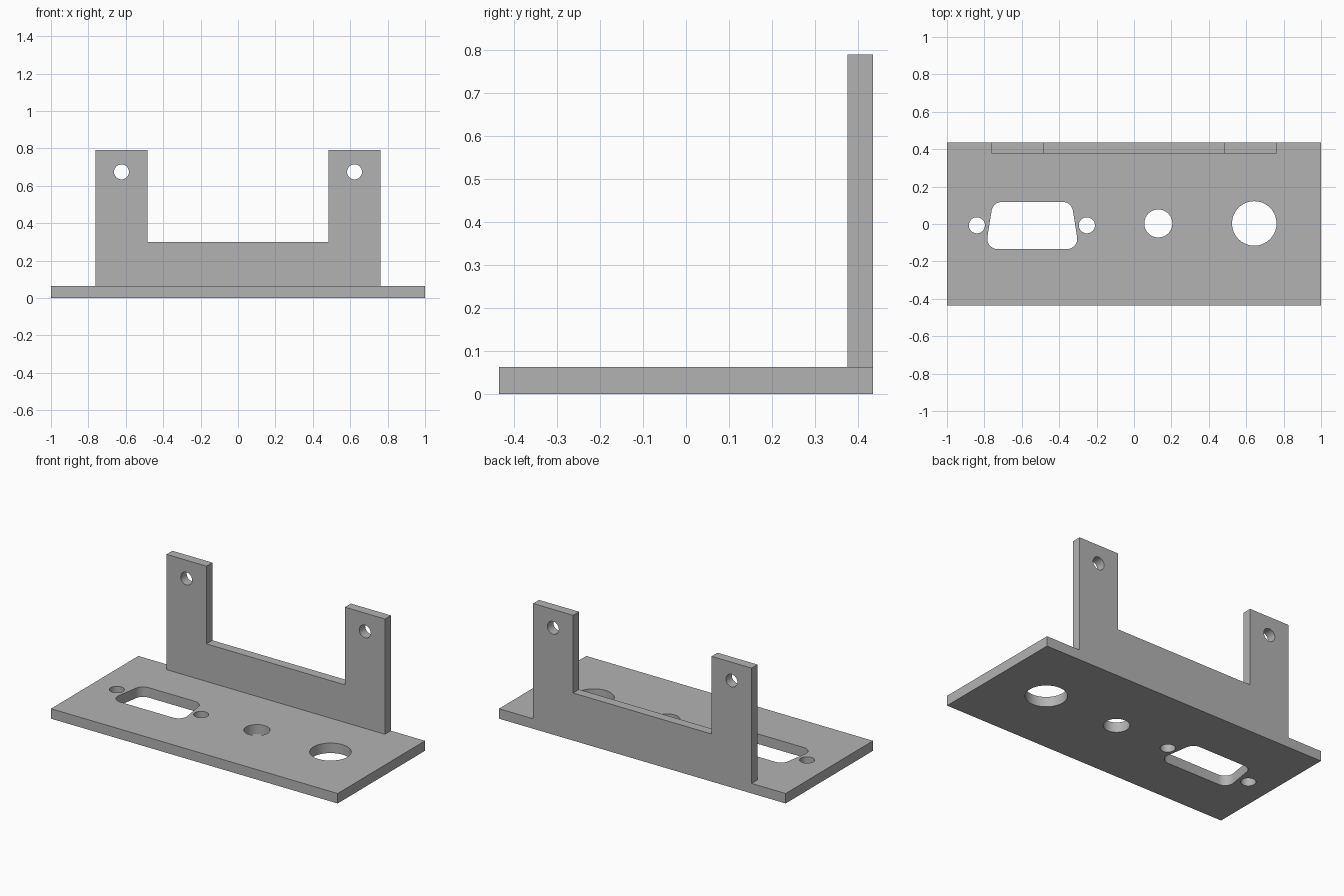
import bpy, bmesh, math
from mathutils import Vector, Matrix

cube = bpy.data.objects.get("Cube")
if cube:
    bpy.data.objects.remove(cube, do_unlink=True)

grey = bpy.data.materials.new("plain grey")
grey.use_nodes = True
colour = (0.45, 0.45, 0.45, 1)
grey.diffuse_color = colour
grey.node_tree.nodes["Principled BSDF"].inputs["Base Color"].default_value = colour


def circle(x, y, r, n=40):
    return [(x + r * math.cos(2 * math.pi * i / n), y + r * math.sin(2 * math.pi * i / n))
            for i in range(n)]


def rounded(points, radius, steps=8):
    """Fillet every corner of a convex counter-clockwise outline."""
    result = []
    for i, p in enumerate(points):
        p = Vector(p)
        a = (Vector(points[i - 1]) - p).normalized()
        b = (Vector(points[(i + 1) % len(points)]) - p).normalized()
        half = a.angle(b) / 2
        centre = p + (a + b).normalized() * radius / math.sin(half)
        start = p + a * radius / math.tan(half) - centre
        sweep = math.pi - 2 * half
        for k in range(steps + 1):
            t = sweep * k / steps
            c, s = math.cos(t), math.sin(t)
            result.append((centre.x + start.x * c - start.y * s,
                           centre.y + start.x * s + start.y * c))
    return result


def pierced_sheet(name, loops, thickness, matrix):
    """Fill an outline with holes, then extrude it along its local z."""
    bm = bmesh.new()
    for loop in loops:
        verts = [bm.verts.new((x, y, 0)) for x, y in loop]
        for i, v in enumerate(verts):
            bm.edges.new((verts[i - 1], v))
    bmesh.ops.triangle_fill(bm, use_beauty=True, edges=bm.edges[:], normal=(0, 0, 1))
    new = bmesh.ops.extrude_face_region(bm, geom=bm.faces[:], use_keep_orig=True)["geom"]
    bmesh.ops.translate(bm, vec=(0, 0, thickness),
                        verts=[g for g in new if isinstance(g, bmesh.types.BMVert)])
    bmesh.ops.transform(bm, matrix=matrix, verts=bm.verts[:])
    bmesh.ops.recalc_face_normals(bm, faces=bm.faces[:])
    mesh = bpy.data.meshes.new(name)
    bm.to_mesh(mesh)
    bm.free()
    mesh.materials.append(grey)
    obj = bpy.data.objects.new(name, mesh)
    bpy.context.collection.objects.link(obj)
    bpy.ops.object.select_all(action='DESELECT')
    obj.select_set(True)
    bpy.context.view_layer.objects.active = obj
    bpy.ops.object.shade_smooth_by_angle(angle=math.radians(30))
    return obj


depth, base_t, wall_t = 0.435, 0.063, 0.059

# Flat panel with connector cutout, its screw holes and two round holes
socket = rounded([(-0.794, -0.134), (-0.294, -0.134), (-0.334, 0.118), (-0.754, 0.118)], 0.055)
panel = [(-1, -depth), (1, -depth), (1, depth), (-1, depth)]
pierced_sheet("base_panel",
              [panel, socket, circle(-0.84, -0.007, 0.043), circle(-0.252, -0.007, 0.043),
               circle(0.13, 0.003, 0.075), circle(0.643, 0.003, 0.119)],
              base_t, Matrix.Identity(4))

# Upright U-shaped bracket along the back edge, with a screw hole in each arm
outer, inner, bar, top = 0.762, 0.483, 0.3, 0.79
bracket = [(-outer, base_t), (outer, base_t), (outer, top), (inner, top),
           (inner, bar), (-inner, bar), (-inner, top), (-outer, top)]
upright = Matrix.Translation((0, depth, 0)) @ Matrix.Rotation(math.pi / 2, 4, 'X')
pierced_sheet("rear_bracket",
              [bracket] + [circle(s * 0.623, 0.674, 0.04) for s in (-1, 1)],
              wall_t, upright)
